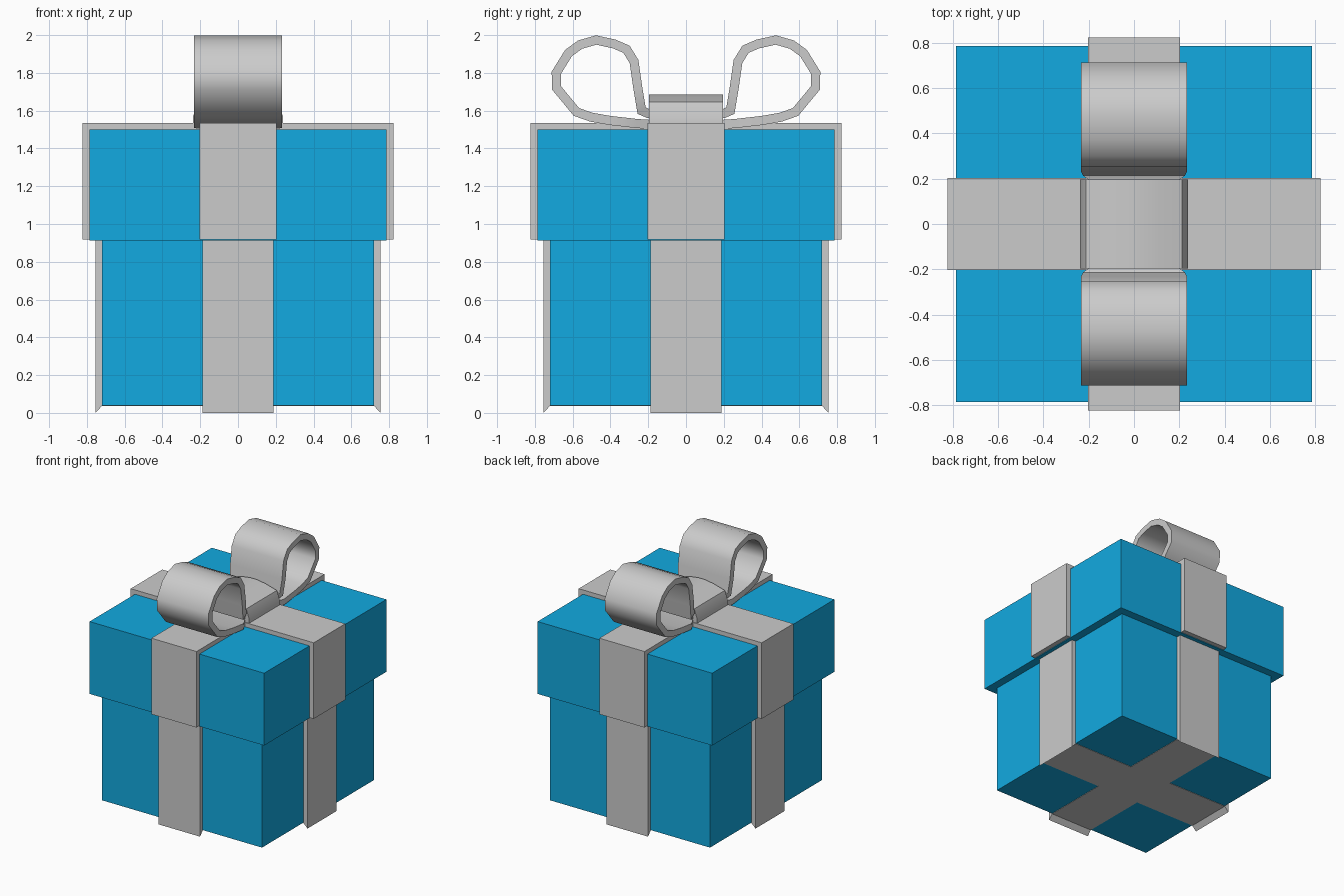
import bpy, bmesh
from mathutils import Vector

if "Cube" in bpy.data.objects:
    bpy.data.objects.remove(bpy.data.objects["Cube"])

blue = bpy.data.materials.new("blue_card")
blue.diffuse_color = (0.006, 0.40, 0.75, 1)
blue.use_nodes = True
blue.node_tree.nodes["Principled BSDF"].inputs["Base Color"].default_value = blue.diffuse_color


def finish(name, bm, mat=None, smooth=False):
    bmesh.ops.recalc_face_normals(bm, faces=bm.faces[:])
    me = bpy.data.meshes.new(name)
    bm.to_mesh(me)
    bm.free()
    ob = bpy.data.objects.new(name, me)
    bpy.context.collection.objects.link(ob)
    if mat:
        me.materials.append(mat)
    if smooth:
        bpy.ops.object.select_all(action='DESELECT')
        ob.select_set(True)
        bpy.context.view_layer.objects.active = ob
        bpy.ops.object.shade_smooth_by_angle(angle=0.7)
    return ob


def box(name, half, z0, z1, mat):
    bm = bmesh.new()
    bmesh.ops.create_cube(bm, size=1)
    for v in bm.verts:
        v.co = (v.co.x * 2 * half, v.co.y * 2 * half, z0 + (v.co.z + 0.5) * (z1 - z0))
    return finish(name, bm, mat)


def prism(name, profile, half, axis, smooth=False):
    """Extrude an (axis, z) outline sideways to +-half."""
    bm = bmesh.new()
    sides = []
    for s in (-half, half):
        sides.append([bm.verts.new((u, s, z) if axis == 'x' else (s, u, z)) for u, z in profile])
    a, b = sides
    n = len(profile)
    bm.faces.new(a)
    bm.faces.new(b[::-1])
    for i in range(n):
        j = (i + 1) % n
        bm.faces.new((a[i], a[j], b[j], b[i]))
    return finish(name, bm, smooth=smooth)


def mirrored(points):
    return points + [(-u, z) for u, z in reversed(points)]


def loop(name, path, thick, side):
    """Ribbon swept along (y, z, half width) points."""
    bm = bmesh.new()
    pts = [Vector(p[:2]) for p in path]
    rings = []
    for i, p in enumerate(pts):
        d0 = (p - pts[i - 1]).normalized() if i else (pts[1] - p).normalized()
        d1 = (pts[i + 1] - p).normalized() if i < len(pts) - 1 else d0
        t = (d0 + d1).normalized()
        off = Vector((-t.y, t.x)) * thick / 2 / max(t.dot(d0), 0.6)
        w = path[i][2]
        rings.append([bm.verts.new((x, side * q.x, q.y))
                      for x, q in ((-w, p - off), (w, p - off), (w, p + off), (-w, p + off))])
    for r, s in zip(rings, rings[1:]):
        for k in range(4):
            m = (k + 1) % 4
            bm.faces.new((r[k], r[m], s[m], s[k]))
    bm.faces.new(rings[0])
    bm.faces.new(rings[-1][::-1])
    return finish(name, bm, smooth=True)


# Box and lid
box("box_body", 0.72, 0.04, 0.912, blue)
box("box_lid", 0.785, 0.912, 1.5, blue)

# Ribbons: U-shaped bands around the body (with flared foot) and over the lid
body_band = (mirrored([(-0.755, 0.912), (-0.755, 0), (-0.72, 0.037)])
             + mirrored([(0.715, 0.912), (0.715, 0.045)]))
lid_band = (mirrored([(-0.823, 0.917), (-0.823, 1.535)])
            + mirrored([(0.78, 0.917), (0.78, 1.495)]))
for axis in 'xy':
    prism("body_ribbon_" + axis, body_band, 0.187, axis)
    prism("lid_ribbon_" + axis, lid_band, 0.203, axis)

# Bow loops
W = 0.233
path = [(0.15, 1.525, 0.2), (0.2, 1.528, 0.2), (0.26, 1.532, W), (0.4, 1.548, W),
        (0.5, 1.565, W), (0.58, 1.593, W), (0.685, 1.72, W), (0.687, 1.80, W),
        (0.622, 1.905, W), (0.56, 1.95, W), (0.475, 1.974, W), (0.38, 1.953, W),
        (0.315, 1.925, W), (0.275, 1.86, W), (0.255, 1.72, W), (0.235, 1.6, 0.225),
        (0.2, 1.585, 0.2), (0.15, 1.585, 0.2)]
loop("bow_loop_back", path, 0.048, 1)
loop("bow_loop_front", path, 0.048, -1)

# Knot band
knot = [(-0.238, 1.52), (-0.238, 1.57), (-0.212, 1.645), (-0.11, 1.673), (-0.03, 1.685)]
prism("bow_knot", mirrored(knot), 0.197, 'x', smooth=True)
